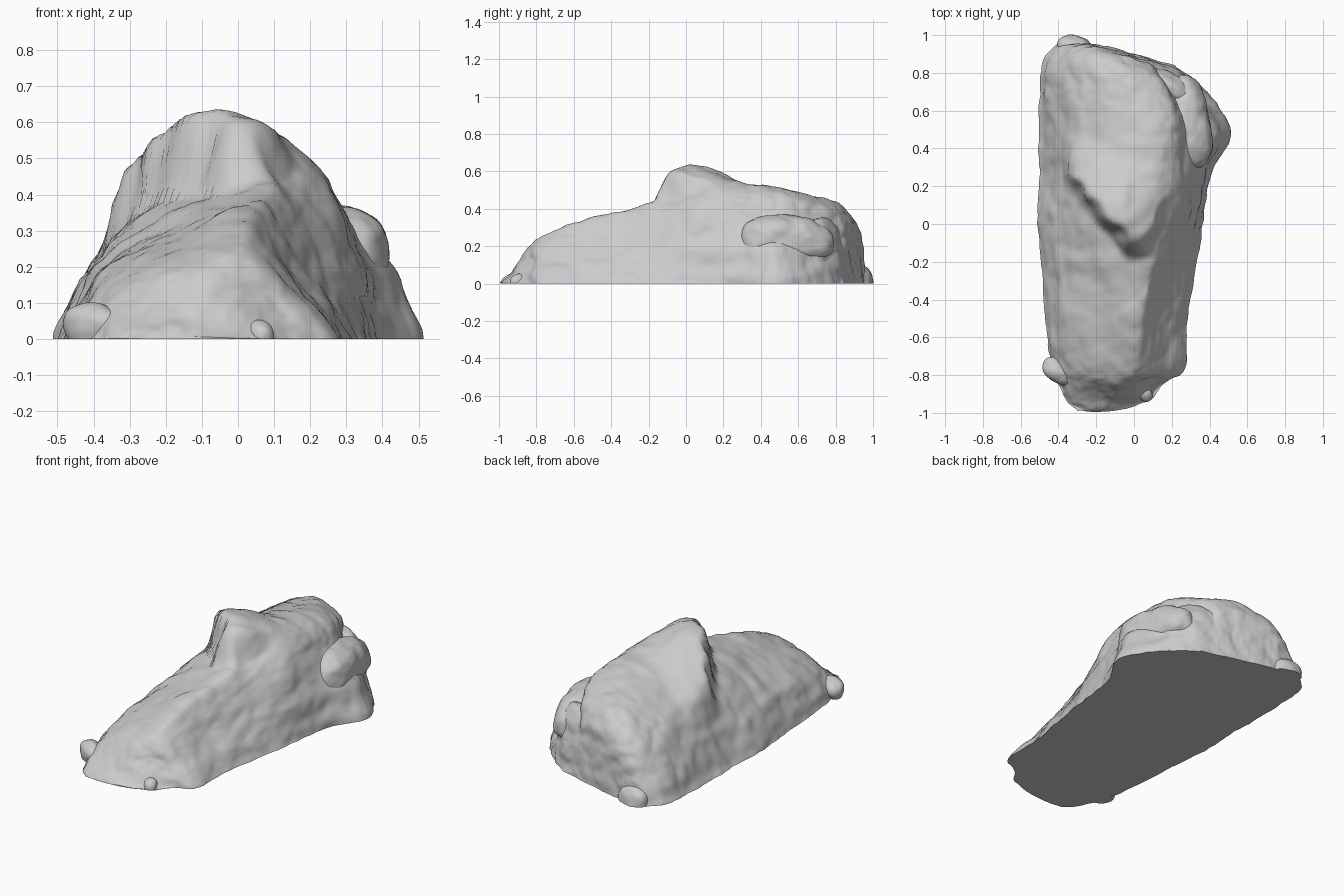
import bpy, bmesh, math
from mathutils import Vector, Matrix, noise

if "Cube" in bpy.data.objects:
    bpy.data.objects.remove(bpy.data.objects["Cube"])

stone = bpy.data.materials.new("light grey stone")
stone.use_nodes = True
GREY = (0.6, 0.6, 0.6, 1)
stone.diffuse_color = GREY
stone.node_tree.nodes["Principled BSDF"].inputs["Base Color"].default_value = GREY
stone.node_tree.nodes["Principled BSDF"].inputs["Roughness"].default_value = 0.9


def smoothstep(t):
    t = max(0.0, min(1.0, t))
    return t * t * (3 - 2 * t)


def spline(points, steps):
    """Catmull-Rom curve through tuples of any length."""
    pts = [Vector(p) for p in points]
    pts = [pts[0]] + pts + [pts[-1]]
    out = []
    for a, b, c, d in zip(pts, pts[1:], pts[2:], pts[3:]):
        for i in range(steps):
            t = i / steps
            out.append(0.5 * (2 * b + (c - a) * t + (2 * a - 5 * b + 4 * c - d) * t * t
                              + (3 * b - a - 3 * c + d) * t ** 3))
    return out + [pts[-1]]


def roughness(p):
    """Weathered surface: broad lumps, stretched layers, chips and fine pitting."""
    broad = noise.fractal(p * 4, 1.0, 2.0, 2)
    layers = noise.noise(Vector((p.x * 4 + p.z * 4, p.y * 2.5, p.z * 14)))
    chips = abs(noise.noise(p * 7))
    fine = noise.fractal(p * 17, 1.0, 2.0, 2)
    return 0.01 * broad + 0.008 * layers + 0.014 * (chips - 0.2) + 0.005 * fine


def roughen(bm):
    bm.normal_update()
    for v, n in [(v, v.normal.copy()) for v in bm.verts]:
        base = v.is_boundary
        v.co += n * roughness(v.co)
        v.co.z = 0 if base else max(v.co.z, 0.002)


def finish(bm, name):
    edges = [e for e in bm.edges if e.is_boundary]
    bmesh.ops.contextual_create(bm, geom=edges)
    bmesh.ops.recalc_face_normals(bm, faces=bm.faces[:])
    mesh = bpy.data.meshes.new(name)
    bm.to_mesh(mesh)
    bm.free()
    mesh.materials.append(stone)
    ob = bpy.data.objects.new(name, mesh)
    bpy.context.collection.objects.link(ob)
    bpy.ops.object.select_all(action='DESELECT')
    ob.select_set(True)
    bpy.context.view_layer.objects.active = ob
    bpy.ops.object.shade_smooth_by_angle(angle=math.radians(50))


# Main rock: y, left foot, right foot, ridge x, ridge height
STATIONS = [
    (-0.99, -0.3, -0.12, -0.2, 0.0),
    (-0.94, -0.36, 0.08, -0.12, 0.06),
    (-0.85, -0.41, 0.16, -0.06, 0.18),
    (-0.76, -0.44, 0.27, 0.0, 0.26),
    (-0.5, -0.47, 0.28, 0.03, 0.35),
    (-0.25, -0.49, 0.33, 0.08, 0.41),
    (0.0, -0.51, 0.375, 0.1, 0.465),
    (0.25, -0.5, 0.41, 0.1, 0.525),
    (0.5, -0.5, 0.51, 0.07, 0.515),
    (0.7, -0.5, 0.49, 0.04, 0.485),
    (0.85, -0.48, 0.4, 0.0, 0.44),
    (0.93, -0.43, 0.3, -0.03, 0.35),
    (0.955, -0.4, 0.23, -0.06, 0.18),
    (0.965, -0.39, 0.22, -0.06, 0.0),
]
# Cross-sections: fraction of the way from ridge to foot, fraction of height
FRONT = [(-1, 0), (-0.87, 0.38), (-0.65, 0.65), (-0.3, 0.88), (0, 1),
         (0.25, 0.82), (0.5, 0.52), (0.8, 0.24), (1, 0)]
MIDDLE = [(-1, 0), (-0.85, 0.36), (-0.65, 0.68), (-0.35, 0.9), (0, 1),
          (0.35, 0.93), (0.57, 0.74), (0.8, 0.42), (1, 0)]
BACK = [(-1, 0), (-0.85, 0.36), (-0.65, 0.68), (-0.35, 0.9), (0, 1),
        (0.32, 0.93), (0.47, 0.71), (0.78, 0.42), (1, 0)]


def crest_height(x, y):
    """Raised rounded wedge on the crest, pointing forward, higher on its right."""
    wobble = 0.035 * noise.noise(Vector((x * 9, y * 9, 0)))
    left = (x - 0.03) * 0.755 + (y + 0.18) * 0.656
    right = -(x - 0.03) * 0.89 + (y + 0.18) * 0.458
    inside = -math.log(math.exp(-22 * left) + math.exp(-22 * right)) / 22
    edge = smoothstep((inside + 0.05 + wobble) / 0.08)
    amount = min(0.2, 0.175 - 0.5 * x)
    return amount * edge * (1 - smoothstep((y + 0.4 * x + 0.04) / 0.43))


bm = bmesh.new()
front, middle, back = spline(FRONT, 12), spline(MIDDLE, 12), spline(BACK, 12)
rows = []
for y, left, right, ridge, height in spline(STATIONS, 12):
    to_middle = smoothstep((y + 0.3) / 0.4)
    to_back = smoothstep((y - 0.15) / 0.3)
    row = []
    for f, m, b in zip(front, middle, back):
        u, v = f.lerp(m, to_middle).lerp(b, to_back)
        x = ridge + (u * (right - ridge) if u > 0 else -u * (left - ridge))
        z = max(0, v * height)
        z += crest_height(x, y) * smoothstep((z - 0.22) / 0.12)
        skew = 0.27 * max(0, x + 0.25) * smoothstep((y - 0.3) / 0.6)
        row.append(bm.verts.new((x, y - skew, z)))
    rows.append(row)
for r0, r1 in zip(rows, rows[1:]):
    for i in range(len(r0) - 1):
        bm.faces.new((r0[i], r0[i + 1], r1[i + 1], r1[i]))
bmesh.ops.recalc_face_normals(bm, faces=bm.faces[:])
if sum(f.normal.z for f in bm.faces) < 0:
    bmesh.ops.reverse_faces(bm, faces=bm.faces[:])
roughen(bm)
finish(bm, "main_rock")


def boulder(name, centre, radii, turn=0, tilt=0, boxy=0.8, detail=5):
    """Rounded block, cut flat at the ground."""
    bm = bmesh.new()
    bmesh.ops.create_icosphere(bm, subdivisions=detail, radius=1)
    spin = Matrix.Rotation(math.radians(turn), 3, 'Z') @ Matrix.Rotation(math.radians(tilt), 3, 'X')
    for v in bm.verts:
        p = Vector([math.copysign(abs(c) ** boxy, c) * r for c, r in zip(v.co, radii)])
        v.co = spin @ p + Vector(centre)
    bmesh.ops.bisect_plane(bm, geom=bm.verts[:] + bm.edges[:] + bm.faces[:],
                           plane_co=(0, 0, 0), plane_no=(0, 0, -1), clear_outer=True)
    roughen(bm)
    finish(bm, name)


# Fallen blocks bedded into the left flank and back
boulder("flank_boulder", (0.28, 0.54, 0.23), (0.125, 0.25, 0.135), 10, -5, boxy=0.88)
boulder("back_slab", (0.19, 0.72, 0.12), (0.18, 0.085, 0.23), -32)
# Small stones at the corners
boulder("back_corner_stone", (-0.31, 0.93, 0.01), (0.1, 0.07, 0.09), -15, boxy=0.9, detail=4)
boulder("front_corner_stone", (-0.395, -0.785, 0.035), (0.1, 0.065, 0.07), -35, boxy=0.95, detail=4)
boulder("front_foot_stone", (0.06, -0.89, 0.005), (0.045, 0.06, 0.045), 20, boxy=0.95, detail=4)
